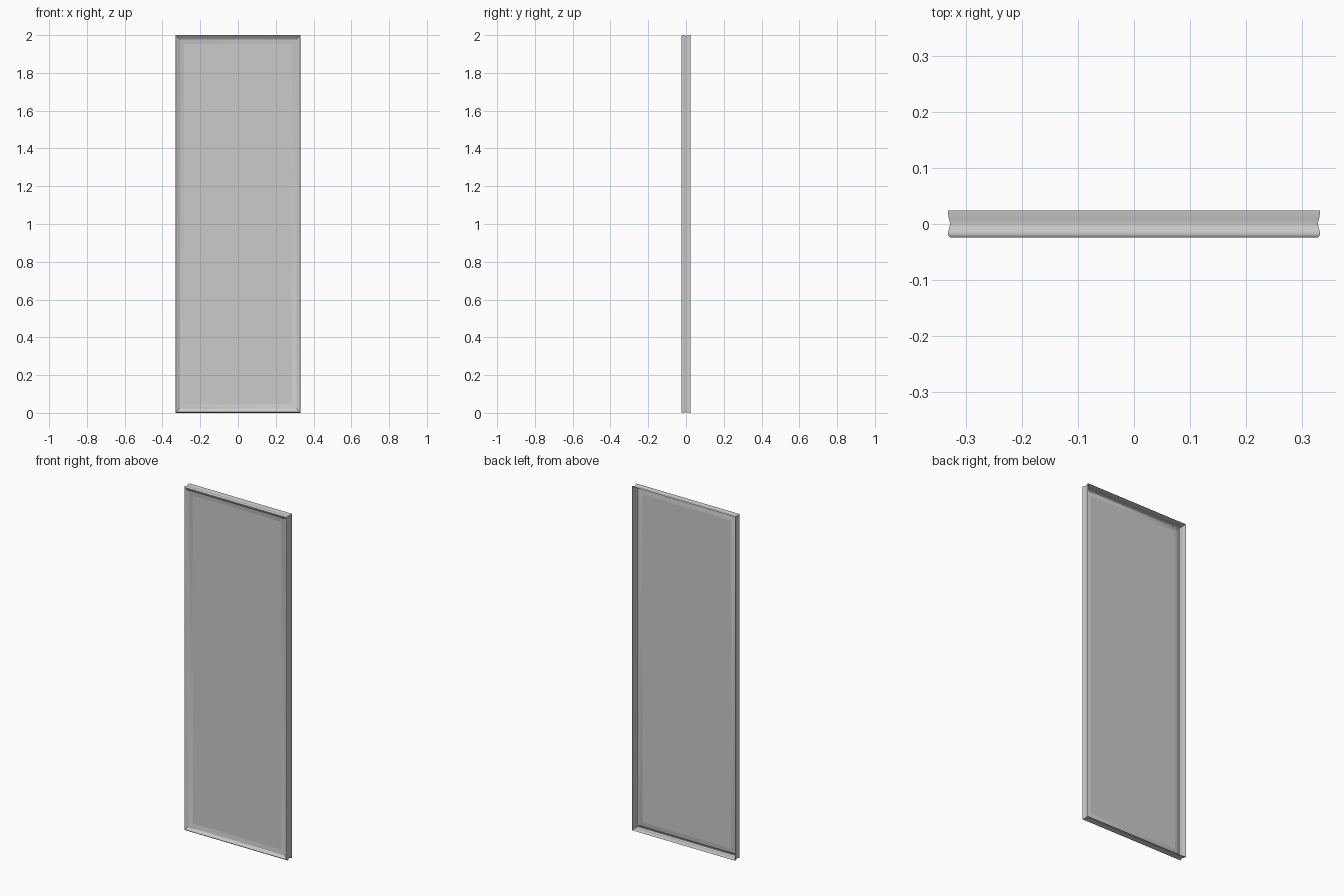
import bpy, bmesh

if "Cube" in bpy.data.objects:
    bpy.data.objects.remove(bpy.data.objects["Cube"])

HALF_W, HEIGHT = 0.332, 2.0

# Moulding section: (inset from the outer edge, y), back edge -> inner front edge
PROFILE = [
    (0.000, 0.024), (0.0005, 0.018), (0.002, 0.009), (0.004, 0.001),
    (0.003, -0.006), (0.001, -0.012), (0.000, -0.017), (0.001, -0.021),
    (0.004, -0.024), (0.008, -0.0235), (0.014, -0.019), (0.022, -0.014),
    (0.032, -0.011), (0.047, -0.008),
]


def ring(inset, y):
    x = HALF_W - inset
    z0, z1 = inset, HEIGHT - inset
    return [(-x, y, z0), (x, y, z0), (x, y, z1), (-x, y, z1)]


def finish(name, bm):
    mesh = bpy.data.meshes.new(name)
    bm.to_mesh(mesh)
    bm.free()
    obj = bpy.data.objects.new(name, mesh)
    bpy.context.collection.objects.link(obj)
    return obj


# Frame: open-backed moulding with mitred corners
bm = bmesh.new()
rings = [[bm.verts.new(p) for p in ring(*q)] for q in PROFILE]
for a, b in zip(rings, rings[1:]):
    for i in range(4):
        j = (i + 1) % 4
        bm.faces.new((a[i], b[i], b[j], a[j]))
for f in bm.faces:
    # make the sheet face outwards / forwards
    c = f.calc_center_median()
    f.normal_update()
    out = c.copy()
    out.z -= HEIGHT / 2
    out.y = -0.3
    if f.normal.dot(out) < 0:
        f.normal_flip()
frame = finish("frame", bm)
bpy.context.view_layer.objects.active = frame
frame.select_set(True)
bpy.ops.object.shade_smooth_by_angle(angle=0.6)

# Panel: flat sheet set into the frame
bm = bmesh.new()
bm.faces.new([bm.verts.new(p) for p in ring(*PROFILE[-1])])
finish("panel", bm)
